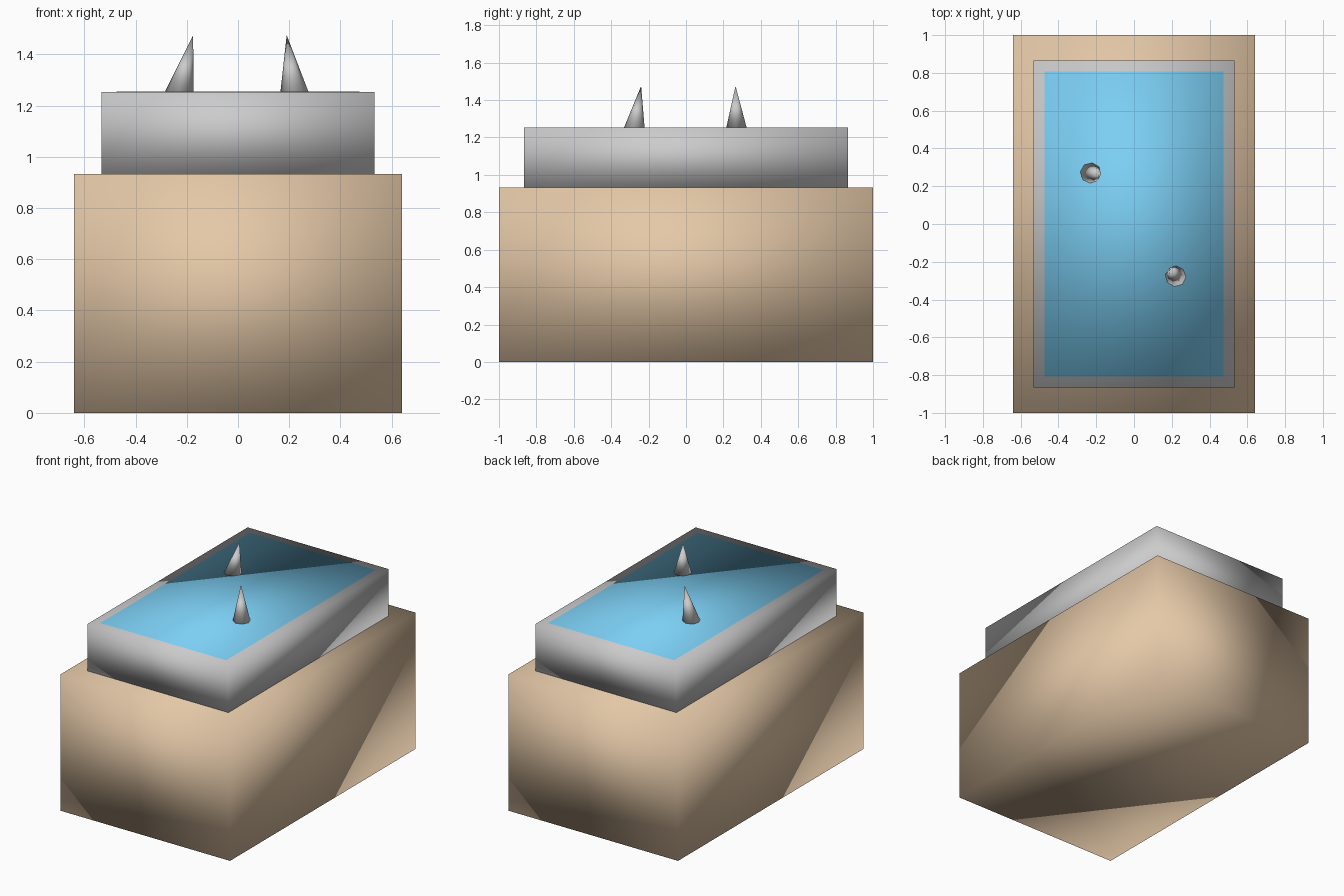
import bpy
from mathutils import Vector

if "Cube" in bpy.data.objects:
    bpy.data.objects.remove(bpy.data.objects["Cube"])


def material(name, rgb):
    mat = bpy.data.materials.new(name)
    mat.diffuse_color = (*rgb, 1)
    mat.use_nodes = True
    mat.node_tree.nodes["Principled BSDF"].inputs["Base Color"].default_value = mat.diffuse_color
    return mat


def finish(name, mat=None):
    obj = bpy.context.object
    obj.name = name
    bpy.ops.object.shade_smooth()
    if mat:
        obj.data.materials.append(mat)
    return obj


def block(name, width, length, bottom, top, mat=None):
    bpy.ops.mesh.primitive_cube_add(size=1, location=(0, 0, (bottom + top) / 2))
    bpy.context.object.scale = (width, length, top - bottom)
    bpy.ops.object.transform_apply(location=False, rotation=False, scale=True)
    return finish(name, mat)


def spike(name, base, tip, radius):
    base, tip = Vector(base), Vector(tip)
    axis = tip - base
    bpy.ops.mesh.primitive_cone_add(vertices=8, radius1=radius, radius2=0,
                                    depth=axis.length, location=(base + tip) / 2,
                                    rotation=axis.to_track_quat('Z', 'Y').to_euler())
    return finish(name)


# Brown base, grey basin, and blue water inset in the basin's top
block("base", 1.28, 2.0, 0, 0.933, material("brown", (0.78, 0.58, 0.39)))
block("basin", 1.066, 1.73, 0.933, 1.253)
block("water", 0.95, 1.614, 1.0, 1.254, material("blue", (0.2, 0.62, 0.9)))

# Two leaning spikes standing in the water
spike("back_spike", (-0.229, 0.27, 1.243), (-0.175, 0.265, 1.475), 0.057)
spike("front_spike", (0.22, -0.276, 1.243), (0.19, -0.24, 1.475), 0.057)
